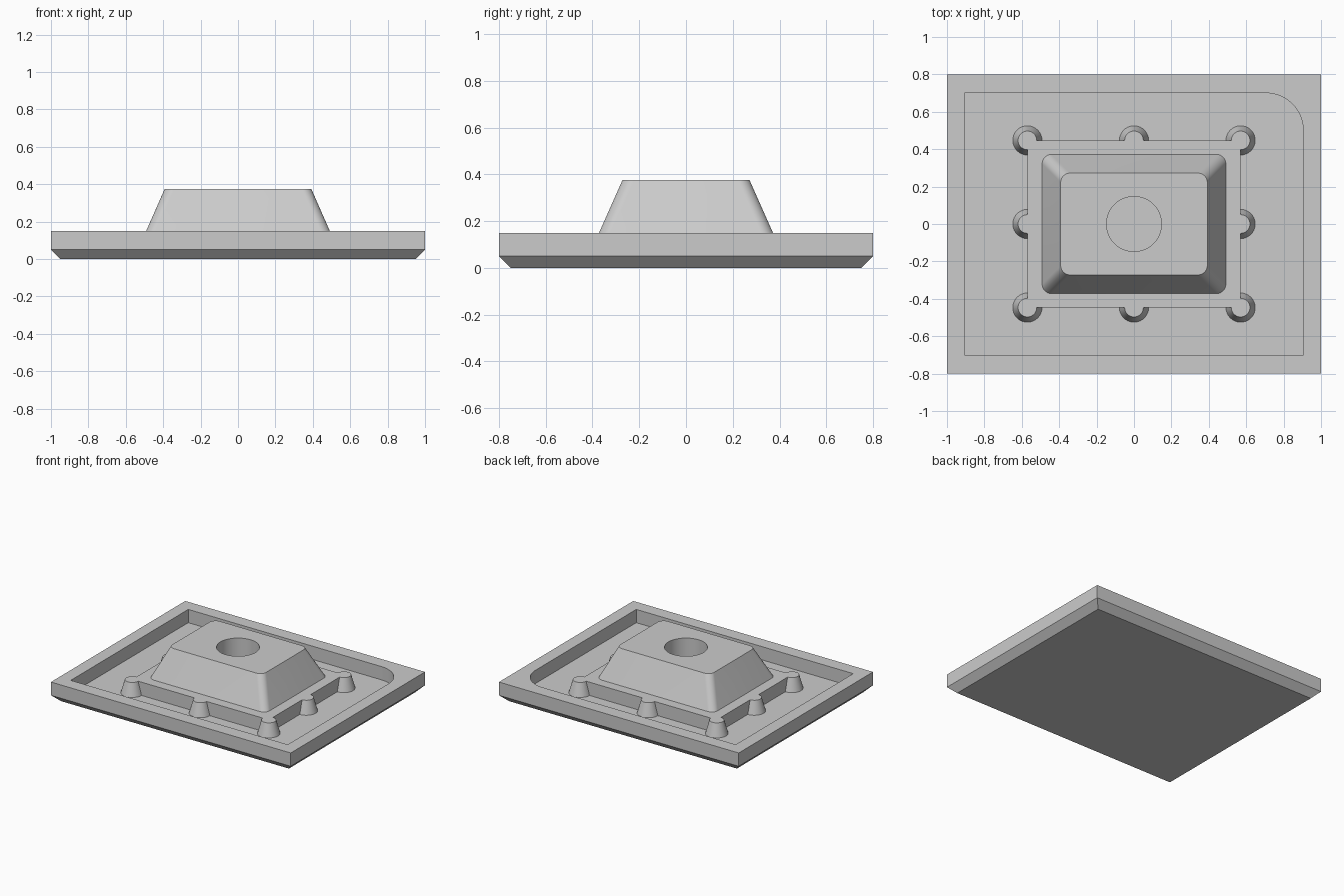
import bpy, bmesh, math

default_cube = bpy.data.objects.get("Cube")
if default_cube:
    bpy.data.objects.remove(default_cube, do_unlink=True)

grey = bpy.data.materials.new("plain grey")
grey.use_nodes = True
COLOUR = (0.6, 0.6, 0.6, 1)
grey.diffuse_color = COLOUR
for node in grey.node_tree.nodes:
    if node.type == 'BSDF_PRINCIPLED':
        node.inputs["Base Color"].default_value = COLOUR


def rectangle(hx, hy, radii=(0, 0, 0, 0), steps=10):
    """Outline of a rectangle, counter-clockwise from the +x +y corner."""
    points = []
    corners = ((1, 1), (-1, 1), (-1, -1), (1, -1))
    for i, ((sx, sy), r) in enumerate(zip(corners, radii)):
        cx, cy = sx * (hx - r), sy * (hy - r)
        for k in range(steps + 1 if r else 1):
            a = math.pi / 2 * (i + k / steps)
            points.append((cx + r * math.cos(a), cy + r * math.sin(a)))
    return points


def circle(radius, x=0, y=0, sides=48):
    return [(x + radius * math.cos(math.tau * k / sides),
             y + radius * math.sin(math.tau * k / sides)) for k in range(sides)]


def loft(name, layers):
    """Closed solid through a stack of (height, outline) layers."""
    bm = bmesh.new()
    rings = [[bm.verts.new((x, y, z)) for x, y in outline] for z, outline in layers]
    for low, high in zip(rings, rings[1:]):
        n = len(low)
        for i in range(n):
            j = (i + 1) % n
            bm.faces.new((low[i], low[j], high[j], high[i]))
    bm.faces.new(rings[0][::-1])
    bm.faces.new(rings[-1])
    bmesh.ops.recalc_face_normals(bm, faces=bm.faces)
    mesh = bpy.data.meshes.new(name)
    bm.to_mesh(mesh)
    bm.free()
    mesh.materials.append(grey)
    obj = bpy.data.objects.new(name, mesh)
    bpy.context.collection.objects.link(obj)
    return obj


def select(obj):
    bpy.ops.object.select_all(action='DESELECT')
    obj.select_set(True)
    bpy.context.view_layer.objects.active = obj


def combine(target, tool, operation):
    """Apply a boolean and throw the tool away."""
    tool.hide_render = True
    mod = target.modifiers.new(operation.lower(), 'BOOLEAN')
    mod.operation = operation
    mod.solver = 'EXACT'
    mod.object = tool
    select(target)
    bpy.ops.object.modifier_apply(modifier=mod.name)
    bpy.data.objects.remove(tool, do_unlink=True)


FLOOR, RIM, TOP = 0.05, 0.15, 0.375

# Tray with a chamfered underside and a pocket with one rounded corner
tray = loft("tray", [(0, rectangle(0.95, 0.75)),
                     (FLOOR, rectangle(1, 0.8)),
                     (RIM, rectangle(1, 0.8))])
pocket = rectangle(0.905, 0.7, (0.2, 0, 0, 0), 16)
combine(tray, loft("pocket_cutter", [(FLOOR, pocket), (RIM + 0.1, pocket)]), 'DIFFERENCE')

# Raised pad with tapered pegs at the corners and side middles
PAD_X, PAD_Y = 0.57, 0.447
sunk = FLOOR - 0.01
pad = loft("pad", [(sunk, rectangle(PAD_X, PAD_Y)), (RIM, rectangle(PAD_X, PAD_Y))])
for sx in (-1, 0, 1):
    for sy in (-1, 0, 1):
        if sx or sy:
            x, y = sx * PAD_X, sy * PAD_Y
            peg = loft("peg", [(sunk, circle(0.081, x, y, 32)),
                               (RIM, circle(0.05, x, y, 32))])
            combine(pad, peg, 'UNION')

# Tapered block with rounded corners and a round hole
rounding = (0.05,) * 4
block = loft("tapered_block", [(RIM, rectangle(0.491, 0.372, rounding)),
                               (TOP, rectangle(0.392, 0.272, rounding))])
combine(block, loft("hole_cutter", [(RIM - 0.05, circle(0.147)),
                                    (TOP + 0.05, circle(0.147))]), 'DIFFERENCE')

for obj in (tray, pad, block):
    select(obj)
    bpy.ops.object.shade_smooth_by_angle(angle=math.radians(25))
